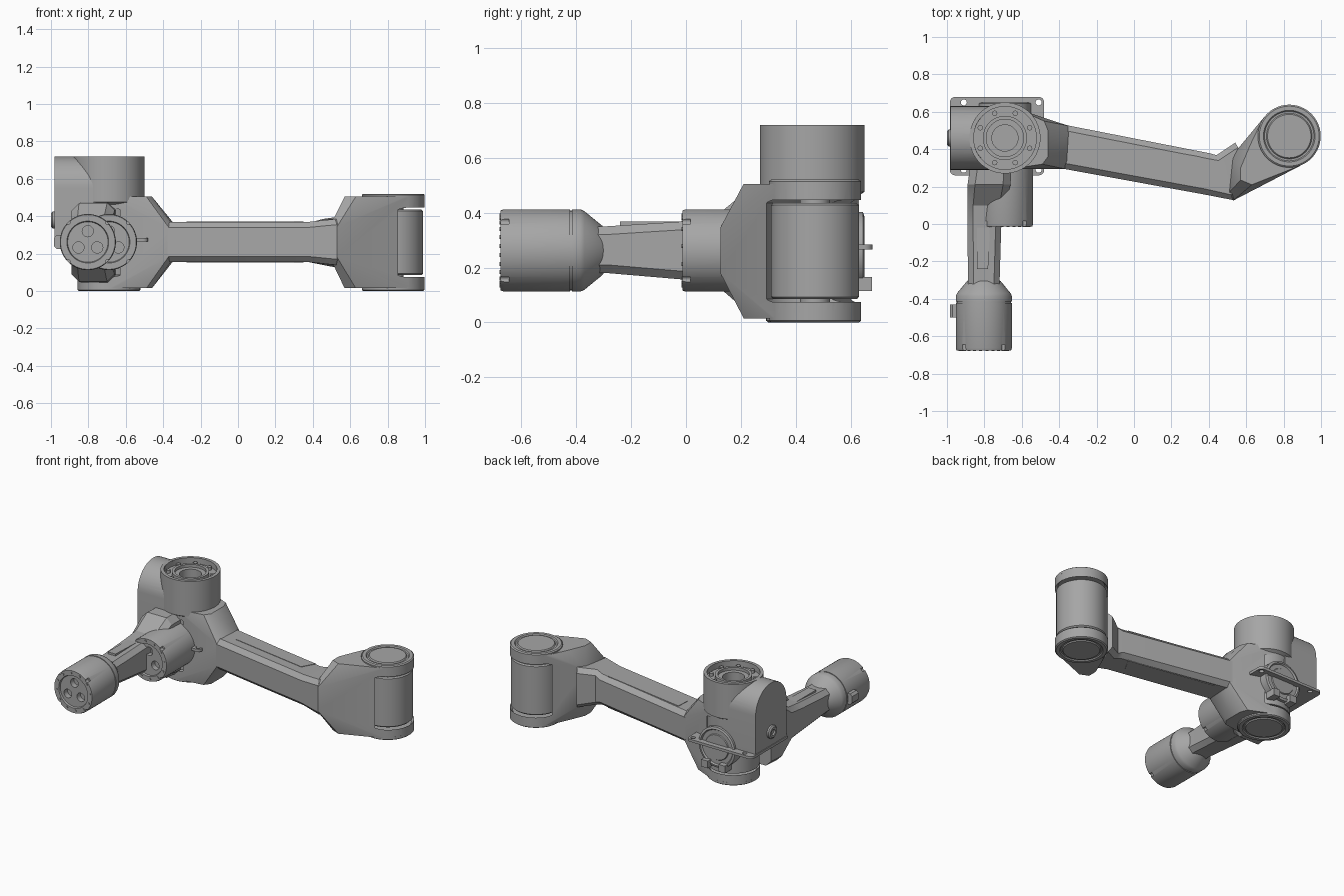
import bpy, bmesh, math
from mathutils import Matrix, Vector

cube = bpy.data.objects.get("Cube")
if cube:
    bpy.data.objects.remove(cube)

grey = bpy.data.materials.new("matte_grey")
grey.use_nodes = True
grey.diffuse_color = (0.38, 0.38, 0.38, 1)
grey.node_tree.nodes["Principled BSDF"].inputs["Base Color"].default_value = (0.38, 0.38, 0.38, 1)

TOWER = (-0.69, 0.46)
ELBOW = (0.83, 0.47)
FRONT = Matrix.Rotation(math.radians(90), 4, 'X')    # local z becomes -y
BACK = Matrix.Rotation(math.radians(-90), 4, 'X')    # local z becomes +y
SIDE = Matrix.Rotation(math.radians(-90), 4, 'Y')    # local z becomes -x
UP = Matrix.Identity(4)


def finish(name, bm):
    bmesh.ops.recalc_face_normals(bm, faces=bm.faces)
    me = bpy.data.meshes.new(name)
    bm.to_mesh(me)
    bm.free()
    me.materials.append(grey)
    ob = bpy.data.objects.new(name, me)
    bpy.context.collection.objects.link(ob)
    smooth(me)
    return ob


def smooth(me):
    me.polygons.foreach_set("use_smooth", [True] * len(me.polygons))
    me.set_sharp_from_angle(angle=math.radians(28))


def bridge(bm, rings):
    """Skin a row of equal vertex rings and cap both ends."""
    rings = [[bm.verts.new(p) for p in ring] for ring in rings]
    n = len(rings[0])
    for a, b in zip(rings, rings[1:]):
        for i in range(n):
            j = (i + 1) % n
            bm.faces.new((a[i], a[j], b[j], b[i]))
    bm.faces.new(rings[0])
    bm.faces.new(rings[-1])


def lathe(name, profile, loc, rot=UP, n=64):
    """Turn (radius, height) points about local z."""
    bm = bmesh.new()
    bridge(bm, [[(r * math.cos(k * math.tau / n), r * math.sin(k * math.tau / n), h)
                 for k in range(n)] for r, h in profile])
    bm.transform(Matrix.Translation(loc) @ rot)
    return finish(name, bm)


def loft(name, sections):
    """Chamfered box beam; section = x, y, heading, width, z0, z1, chamfer."""
    rings = []
    for x, y, deg, w, z0, z1, c in sections:
        ax, ay = -math.sin(math.radians(deg)), math.cos(math.radians(deg))
        h = w / 2
        pts = [(-h + c, z0), (h - c, z0), (h, z0 + c), (h, z1 - c),
               (h - c, z1), (-h + c, z1), (-h, z1 - c), (-h, z0 + c)]
        rings.append([(x + ax * u, y + ay * u, z) for u, z in pts])
    bm = bmesh.new()
    bridge(bm, rings)
    return finish(name, bm)


def prism(name, outline, z0, z1, rot=UP, loc=(0, 0, 0)):
    bm = bmesh.new()
    bridge(bm, [[(x, y, z) for x, y in outline] for z in (z0, z1)])
    bm.transform(Matrix.Translation(loc) @ rot)
    return finish(name, bm)


def hull(name, points):
    bm = bmesh.new()
    for p in points:
        bm.verts.new(p)
    res = bmesh.ops.convex_hull(bm, input=bm.verts)
    bmesh.ops.delete(bm, geom=[v for v in bm.verts if not v.link_faces], context='VERTS')
    bmesh.ops.dissolve_limit(bm, angle_limit=0.01, verts=bm.verts, edges=bm.edges)
    return finish(name, bm)


def cut(ob, cutters):
    """Subtract cutters, then discard them."""
    for c in cutters:
        m = ob.modifiers.new("cut", 'BOOLEAN')
        m.operation, m.object, m.solver = 'DIFFERENCE', c, 'EXACT'
    dg = bpy.context.evaluated_depsgraph_get()
    me = bpy.data.meshes.new_from_object(ob.evaluated_get(dg))
    ob.modifiers.clear()
    ob.data = me
    smooth(me)
    for c in cutters:
        bpy.data.objects.remove(c)


def rod(name, r, z0, z1, loc, rot=UP, n=20):
    return lathe(name, [(r, z0), (r, z1)], loc, rot, n)


def circle(c, r, n=48):
    return [(c[0] + r * math.cos(k * math.tau / n), c[1] + r * math.sin(k * math.tau / n)) for k in range(n)]


def fork(name, centre, r, plate, mid):
    """Two cheeks round a joint, tapering into the beam; the joint pocket is cut out."""
    pts = [(x, y, z) for x, y in circle(centre, r) + plate for z in (0.015, 0.505)]
    pts += [(x, y, z) for x, y, lo, hi in mid for z in (lo, hi)]
    ob = hull(name, pts)
    cut(ob, [lathe("pocket", [(0.15, 0.055), (0.178, 0.085), (0.178, 0.435), (0.15, 0.465)],
                   (*centre, 0))])


def cap(name, centre, base, sign):
    """Ringed cover disc on a fork cheek."""
    prof = [(0.168, -0.005), (0.168, 0.012), (0.16, 0.018), (0.138, 0.018), (0.132, 0.011),
            (0.122, 0.011), (0.116, 0.018), (0.01, 0.018)]
    lathe(name, [(r, h * sign) for r, h in prof], (*centre, base))


def joint_end(name, loc, length, rot=FRONT):
    """Cylindrical joint whose bolted flange lies at loc and faces along rot."""
    ob = lathe(name, [(0.15, -length), (0.15, -0.012), (0.146, 0), (0.112, 0), (0.108, -0.012), (0.01, -0.012)],
               loc, rot)
    base = Matrix.Translation(loc) @ rot
    holes = []
    for k in range(3):
        a = math.radians(90 + 120 * k)
        holes.append(rod("hole", 0.03, -0.05, 0.02, base @ Vector((0.058 * math.cos(a), 0.058 * math.sin(a), 0)), rot))
    for k in range(4):
        a = math.radians(45 + 90 * k)
        holes.append(rod("notch", 0.012, -0.03, 0.02, base @ Vector((0.15 * math.cos(a), 0.15 * math.sin(a), 0)), rot))
    cut(ob, holes)
    for k in range(12):
        a = math.tau * (k + 0.25) / 12
        rod(f"{name}_bolt_{k + 1}", 0.008, -0.005, 0.004,
            base @ Vector((0.129 * math.cos(a), 0.129 * math.sin(a), 0)), rot, 10)


# Long arm: beam, forks, cover panels
loft("long_arm_beam", [(-0.45, 0.43, -10.5, 0.235, 0.155, 0.37, 0.03), (-0.36, 0.41, -10.5, 0.232, 0.155, 0.37, 0.03),
                       (0.39, 0.268, -8, 0.222, 0.155, 0.37, 0.03), (0.485, 0.248, 20, 0.255, 0.14, 0.385, 0.03),
                       (0.60, 0.33, 29, 0.24, 0.12, 0.40, 0.03)])
fork("elbow_fork", ELBOW, 0.168, [(0.57, 0.30), (0.57, 0.235), (0.63, 0.21), (0.62, 0.42)],
     [(0.53, 0.125, 0.18, 0.345), (0.51, 0.17, 0.14, 0.385), (0.52, 0.36, 0.15, 0.37), (0.60, 0.455, 0.18, 0.345)])
fork("shoulder_fork", TOWER, 0.168, [(-0.48, 0.55), (-0.46, 0.50), (-0.46, 0.36), (-0.49, 0.32)],
     [(-0.35, 0.525, 0.185, 0.34), (-0.35, 0.49, 0.155, 0.37), (-0.36, 0.33, 0.155, 0.37), (-0.37, 0.295, 0.185, 0.34)])
panel = [(-0.27, 0.47), (0.35, 0.36), (0.30, 0.27), (-0.275, 0.37)]
prism("long_arm_top_panel", panel, 0.368, 0.373)
prism("long_arm_bottom_panel", panel, 0.152, 0.157)

# Elbow joint drum and caps
lathe("elbow_drum", [(0.055, 0.05), (0.055, 0.085), (0.152, 0.085), (0.16, 0.093),
                     (0.16, 0.427), (0.152, 0.435), (0.055, 0.435), (0.055, 0.47)], (*ELBOW, 0))
cap("elbow_top_cap", ELBOW, 0.502, 1)
cap("elbow_bottom_cap", ELBOW, 0.018, -1)
cap("shoulder_bottom_cap", TOWER, 0.018, -1)

# Tower: drum with a recessed ringed top, and a round-topped side housing
lathe("tower_drum", [(0.06, 0.05), (0.06, 0.085), (0.165, 0.085), (0.165, 0.46), (0.19, 0.475), (0.19, 0.72),
                     (0.168, 0.72), (0.168, 0.68), (0.118, 0.68), (0.118, 0.705), (0.10, 0.705),
                     (0.10, 0.685), (0.07, 0.685), (0.07, 0.62), (0.01, 0.62)], (*TOWER, 0))
for k in range(8):
    a = math.tau * (k + 0.5) / 8
    rod(f"tower_bolt_{k + 1}", 0.014, 0.67, 0.70, (TOWER[0] + 0.143 * math.cos(a), TOWER[1] + 0.143 * math.sin(a), 0))
dome = [(0.55 + 0.17 * math.sin(math.pi * k / 24), 0.17 * math.cos(math.pi * k / 24)) for k in range(25)]
housing = prism("tower_side_housing", [(0.28, 0.17)] + dome + [(0.28, -0.17)], 0, 0.26, SIDE, (-0.72, TOWER[1], 0))
cut(housing, [lathe("recess", [(0.167, 0.55), (0.167, 0.8)], (*TOWER, 0))])
lathe("side_connector", [(0.045, 0), (0.045, 0.012), (0.035, 0.02), (0.02, 0.02), (0.02, 0.008), (0.005, 0.008)],
      (-0.98, TOWER[1], 0.38), SIDE, 32)

# Mounting plate with rounded, drilled corners
x0, x1, y0, y1, rc = -0.985, -0.48, 0.26, 0.68, 0.03
corners = [(x1 - rc, y1 - rc), (x0 + rc, y1 - rc), (x0 + rc, y0 + rc), (x1 - rc, y0 + rc)]
rounded = [(cx + rc * math.cos(math.radians(90 * q + 15 * s)), cy + rc * math.sin(math.radians(90 * q + 15 * s)))
           for q, (cx, cy) in enumerate(corners) for s in range(7)]
plate = prism("mounting_plate", rounded, 0.266, 0.284)
cut(plate, [rod("hole", 0.016, 0.2, 0.35, (cx + (0.015 if cx > -0.7 else 0.045) * (1 if cx < -0.7 else 0), cy, 0))
            for cx, cy in corners])

# Joint through the tower: front flange and back flange
joint_end("tower_front_joint", (TOWER[0], -0.013, 0.262), 0.35)
lathe("tower_back_joint", [(0.14, 0), (0.14, 0.185), (0.125, 0.19), (0.118, 0.18), (0.09, 0.18), (0.086, 0.186), (0.01, 0.186)],
      (TOWER[0], TOWER[1], 0.262), BACK)
for i, x in enumerate((-0.75, -0.617)):
    prism(f"back_connector_{i + 1}", [(x - 0.025, 0.60), (x + 0.025, 0.60), (x + 0.025, 0.677), (x - 0.025, 0.677)], 0.115, 0.165)

# Short arm and wrist
loft("short_arm", [(-0.803, -0.36, 90, 0.17, 0.18, 0.35, 0.03), (-0.803, -0.29, 90, 0.17, 0.18, 0.35, 0.03),
                   (-0.80, -0.02, 90, 0.18, 0.157, 0.367, 0.03), (-0.79, 0.10, 90, 0.20, 0.145, 0.38, 0.03),
                   (-0.775, 0.21, 90, 0.23, 0.05, 0.47, 0.04), (-0.765, 0.31, 90, 0.22, 0.045, 0.475, 0.04)])
prism("short_arm_panel", [(-0.84, -0.24), (-0.78, -0.24), (-0.77, 0.0), (-0.84, 0.0)], 0.34, 0.367)
lathe("wrist_cone", [(0.15, 0.415), (0.15, 0.385), (0.143, 0.37), (0.09, 0.305), (0.07, 0.29)],
      (-0.803, 0, 0.262), FRONT)
lathe("wrist_seam", [(0.145, 0.40), (0.145, 0.43)], (-0.803, 0, 0.262), FRONT)
joint_end("wrist_joint", (-0.803, -0.675, 0.262), 0.253)
loft("wrist_connector", [(-0.94, -0.50, 90, 0.09, 0.225, 0.30, 0.015), (-0.94, -0.43, 90, 0.09, 0.225, 0.30, 0.015)])
